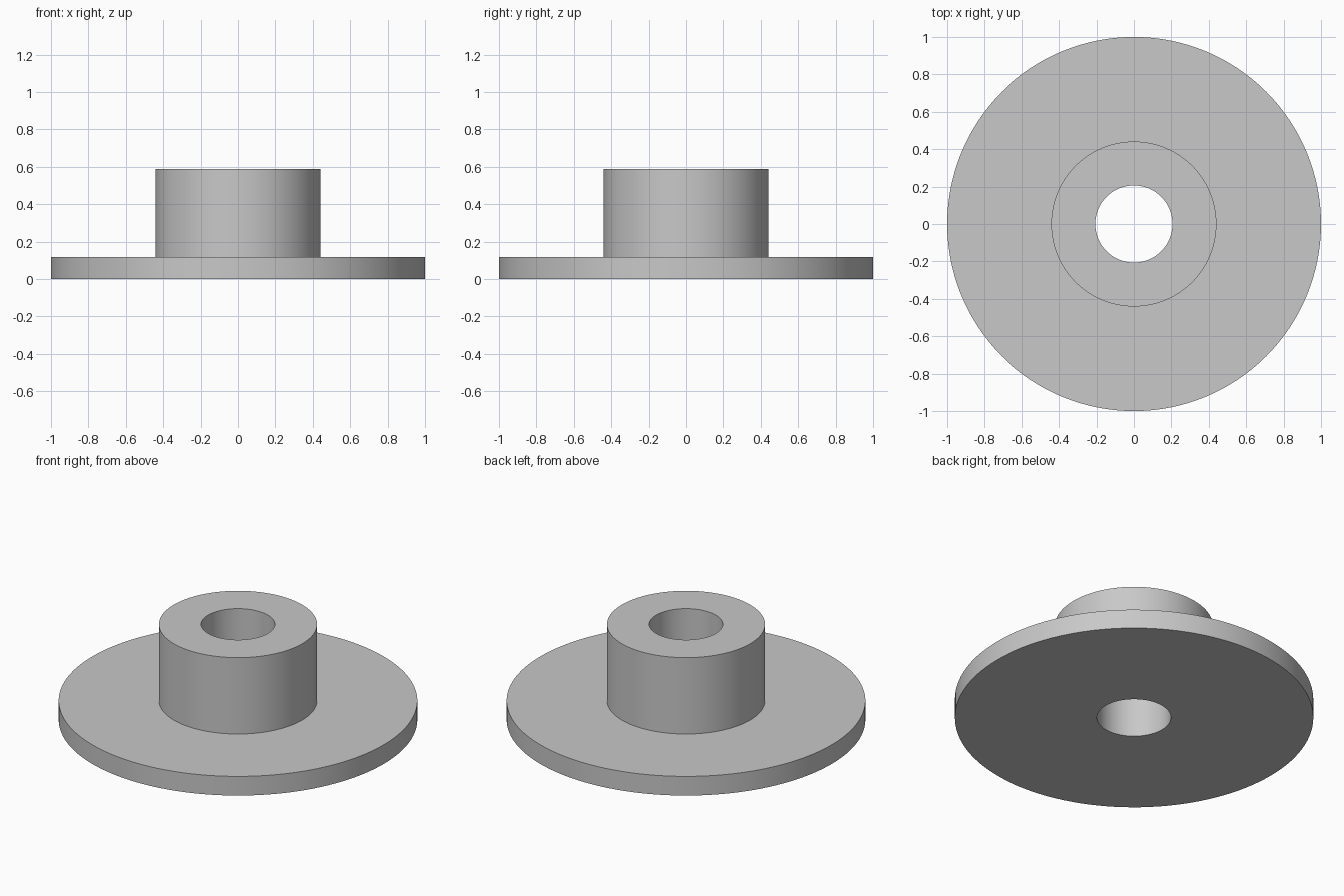
import bpy
import bmesh
import math

SEGMENTS = 128
BORE, HUB, RIM = 0.206, 0.441, 1.0
FLANGE_TOP, HUB_TOP = 0.118, 0.588

cube = bpy.data.objects.get("Cube")
if cube:
    bpy.data.objects.remove(cube, do_unlink=True)

# Plain grey material
grey = bpy.data.materials.new("light_grey")
grey.use_nodes = True
colour = (0.58, 0.58, 0.58, 1.0)
grey.diffuse_color = colour
grey.node_tree.nodes["Principled BSDF"].inputs["Base Color"].default_value = colour

# Closed half-section: bore, underside, rim, flange top, hub wall, hub top
section = [(BORE, 0), (RIM, 0), (RIM, FLANGE_TOP),
           (HUB, FLANGE_TOP), (HUB, HUB_TOP), (BORE, HUB_TOP)]

# Turn the section about the vertical axis
bm = bmesh.new()
verts = [bm.verts.new((r, 0, z)) for r, z in section]
edges = [bm.edges.new((a, b)) for a, b in zip(verts, verts[1:] + verts[:1])]
bmesh.ops.spin(bm, geom=verts + edges, cent=(0, 0, 0), axis=(0, 0, 1),
               angle=math.tau, steps=SEGMENTS, use_merge=False)
bmesh.ops.remove_doubles(bm, verts=bm.verts, dist=0.0001)
bmesh.ops.recalc_face_normals(bm, faces=bm.faces)

mesh = bpy.data.meshes.new("flanged_bushing")
bm.to_mesh(mesh)
bm.free()
mesh.materials.append(grey)
bushing = bpy.data.objects.new("flanged_bushing", mesh)
bpy.context.collection.objects.link(bushing)

# Smooth round walls, crisp rims
bpy.ops.object.select_all(action="DESELECT")
bushing.select_set(True)
bpy.context.view_layer.objects.active = bushing
bpy.ops.object.shade_smooth_by_angle(angle=math.radians(30))
